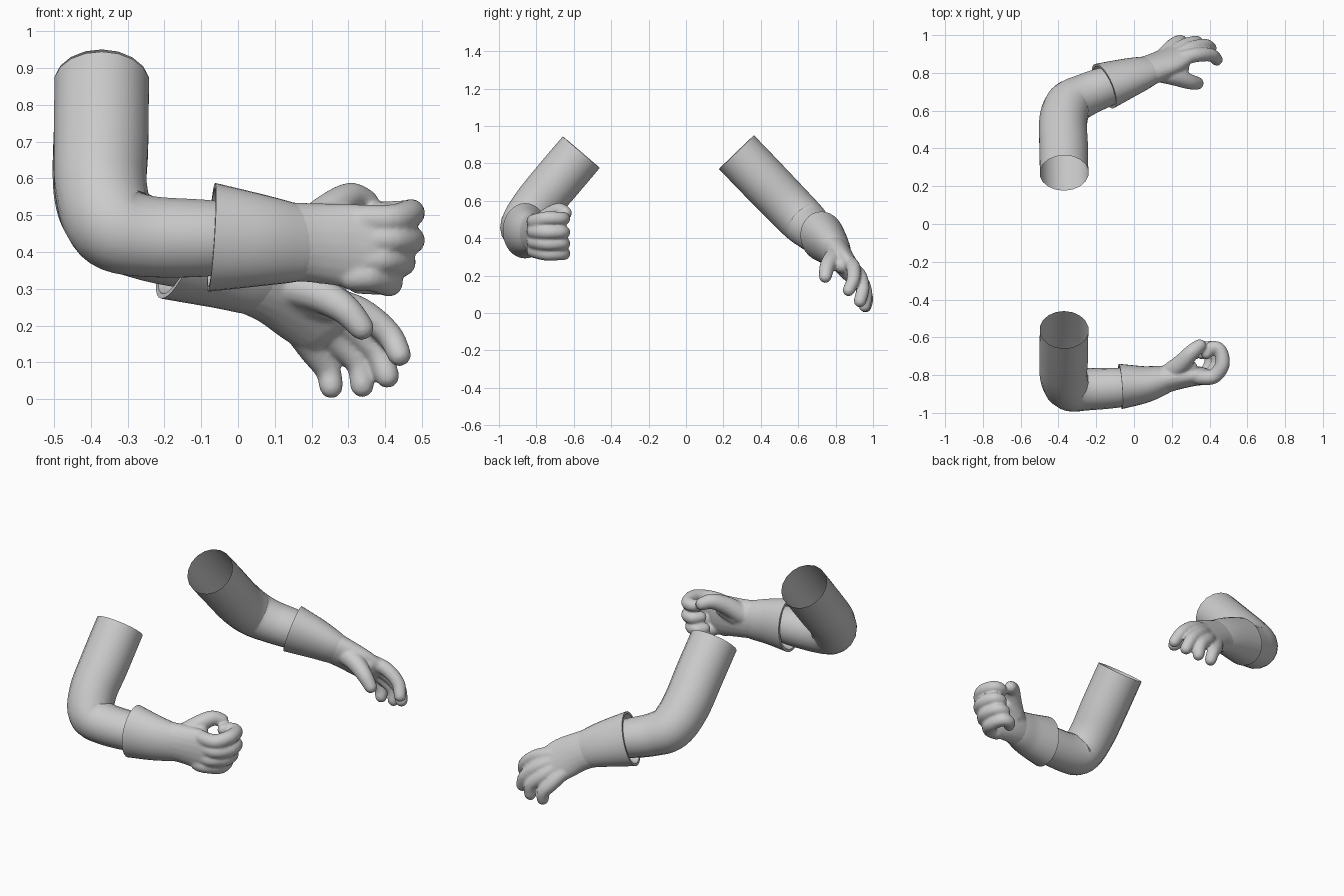
import bpy, bmesh, math
from mathutils import Vector


def catmull(rows, steps):
    # smooth interpolation of (x, y, z, wide, thin) rows
    out = []
    n = len(rows)
    for i in range(n - 1):
        p0, p1, p2, p3 = (Vector(rows[max(0, min(n - 1, i + k))]) for k in (-1, 0, 1, 2))
        for s in range(steps):
            t = s / steps
            out.append(0.5 * (2 * p1 + (p2 - p0) * t + (2 * p0 - 5 * p1 + 4 * p2 - p3) * t * t
                              + (3 * p1 - p0 - 3 * p2 + p3) * t ** 3))
    out.append(Vector(rows[-1]))
    return out


def tube(bm, rows, hint, sides=20, steps=6, dome=False, lip=False):
    # loft elliptical rings along a path
    pts = catmull(rows, steps)
    rings = []
    for i, p in enumerate(pts):
        a, b = pts[max(i - 1, 0)], pts[min(i + 1, len(pts) - 1)]
        t = (Vector(b[:3]) - Vector(a[:3])).normalized()
        h = Vector(hint)
        w = (h - t * h.dot(t)).normalized()
        rings.append((Vector(p[:3]), t, w, t.cross(w), p[3], p[4]))
    if dome:
        for end, sign in ((0, -1), (-1, 1)):
            c, t, w, n, rw, rn = rings[end]
            r = min(rw, rn)
            for ang in (30, 55, 78):
                k, d = math.cos(math.radians(ang)), math.sin(math.radians(ang))
                ring = (c + t * sign * r * d, t, w, n, rw - r * (1 - k), rn - r * (1 - k))
                if sign < 0:
                    rings.insert(0, ring)
                else:
                    rings.append(ring)
    if lip:
        c, t, w, n, rw, rn = rings[0]
        rings.insert(0, (c, t, w, n, rw - 0.014, rn - 0.014))
        rings.insert(0, (c + t * 0.06, t, w, n, rw - 0.035, rn - 0.03))
    loops = []
    for c, t, w, n, rw, rn in rings:
        loops.append([bm.verts.new(c + w * rw * math.cos(2 * math.pi * k / sides)
                                   + n * rn * math.sin(2 * math.pi * k / sides)) for k in range(sides)])
    for a, b in zip(loops, loops[1:]):
        for k in range(sides):
            m = (k + 1) % sides
            bm.faces.new((a[k], a[m], b[m], b[k]))
    if dome:
        bm.faces.new(loops[0][::-1])
        bm.faces.new(loops[-1])


def make(name, bm):
    me = bpy.data.meshes.new(name)
    bm.to_mesh(me)
    bm.free()
    ob = bpy.data.objects.new(name, me)
    bpy.context.collection.objects.link(ob)
    bpy.ops.object.select_all(action='DESELECT')
    ob.select_set(True)
    bpy.context.view_layer.objects.active = ob
    bpy.ops.object.shade_smooth_by_angle(angle=math.radians(50))
    return ob


def round_rows(rows):
    return [(x, y, z, r, r) for x, y, z, r in rows]


def build_arm(side, sleeve, sleeve_hint, cuff, palm, hint, digits):
    # bent arm, open at the shoulder
    bm = bmesh.new()
    tube(bm, round_rows(sleeve), sleeve_hint, sides=18)
    make(side + "_arm", bm)
    # flared glove cuff
    bm = bmesh.new()
    tube(bm, cuff, hint, sides=32, lip=True)
    make(side + "_glove_cuff", bm)
    # hand: palm and digits fused together
    bm = bmesh.new()
    tube(bm, palm, hint, dome=True)
    for d in digits:
        tube(bm, round_rows(d), hint, sides=14, dome=True)
    ob = make(side + "_hand", bm)
    rm = ob.modifiers.new("fuse", 'REMESH')
    rm.mode = 'VOXEL'
    rm.voxel_size = 0.007
    rm.use_smooth_shade = True
    sm = ob.modifiers.new("soften", 'SMOOTH')
    sm.factor = 0.5
    sm.iterations = 8


# Arm with closed fist
fist = []
for z0, z1, dx in ((0.49, 0.505, 0), (0.435, 0.432, 0), (0.38, 0.372, -0.025), (0.333, 0.318, -0.06)):
    fist.append([(0.34 + dx / 2, -0.812, z0, 0.039), (0.42 + dx, -0.808, z0, 0.04),
                 (0.468 + dx, -0.745, z1, 0.039), (0.457 + dx, -0.67, z1, 0.036),
                 (0.415 + dx, -0.653, z1, 0.034), (0.385 + dx, -0.685, z1, 0.032)])
# thumb and its fleshy base
fist.append([(0.19, -0.79, 0.46, 0.055), (0.25, -0.74, 0.512, 0.05),
             (0.305, -0.68, 0.547, 0.042), (0.347, -0.645, 0.535, 0.036)])
fist.append([(0.22, -0.79, 0.45, 0.06), (0.29, -0.765, 0.48, 0.048)])
build_arm("fist",
          [(-0.37, -0.56, 0.86, 0.13), (-0.372, -0.70, 0.695, 0.13), (-0.372, -0.805, 0.57, 0.126),
           (-0.34, -0.868, 0.475, 0.122), (-0.25, -0.875, 0.443, 0.112),
           (-0.07, -0.865, 0.437, 0.104), (0.06, -0.85, 0.435, 0.08)],
          (0, -0.76, 0.65),
          [(-0.072, -0.86, 0.44, 0.148, 0.12), (0.05, -0.85, 0.432, 0.127, 0.099),
           (0.15, -0.828, 0.425, 0.108, 0.078), (0.22, -0.815, 0.425, 0.09, 0.055)],
          [(0.1, -0.838, 0.43, 0.108, 0.08), (0.2, -0.815, 0.425, 0.108, 0.07),
           (0.3, -0.805, 0.418, 0.114, 0.057), (0.36, -0.805, 0.412, 0.114, 0.048)],
          (0, 0, 1), fist)

# Arm with open relaxed hand
open_digits = [
    [(0.24, 0.875, 0.27, 0.039), (0.33, 0.895, 0.24, 0.039), (0.407, 0.895, 0.18, 0.036), (0.438, 0.87, 0.122, 0.033)],
    [(0.23, 0.89, 0.24, 0.039), (0.305, 0.93, 0.195, 0.039), (0.376, 0.945, 0.13, 0.036), (0.405, 0.93, 0.064, 0.034)],
    [(0.21, 0.90, 0.21, 0.039), (0.265, 0.942, 0.16, 0.039), (0.326, 0.962, 0.1, 0.036), (0.337, 0.955, 0.038, 0.033)],
    [(0.16, 0.90, 0.19, 0.039), (0.205, 0.945, 0.13, 0.038), (0.243, 0.967, 0.08, 0.035), (0.253, 0.96, 0.035, 0.033)],
    # thumb and its fleshy base
    [(0.13, 0.805, 0.31, 0.055), (0.215, 0.782, 0.287, 0.05), (0.29, 0.755, 0.245, 0.042), (0.335, 0.745, 0.195, 0.035)],
    [(0.15, 0.825, 0.285, 0.055), (0.25, 0.83, 0.255, 0.044)],
]
build_arm("open",
          [(-0.37, 0.27, 0.86, 0.13), (-0.372, 0.40, 0.725, 0.13), (-0.375, 0.54, 0.58, 0.128),
           (-0.345, 0.632, 0.487, 0.124), (-0.26, 0.682, 0.44, 0.114),
           (-0.14, 0.73, 0.405, 0.105), (0.0, 0.78, 0.36, 0.08)],
          (0, 1, 1),
          [(-0.158, 0.73, 0.408, 0.148, 0.12), (-0.04, 0.772, 0.366, 0.127, 0.099),
           (0.05, 0.803, 0.328, 0.108, 0.08), (0.12, 0.83, 0.295, 0.088, 0.056)],
          [(0.0, 0.785, 0.348, 0.108, 0.08), (0.1, 0.822, 0.303, 0.105, 0.07),
           (0.18, 0.86, 0.255, 0.112, 0.058), (0.235, 0.893, 0.212, 0.107, 0.048)],
          (-0.1, 0.45, -0.88), open_digits)
